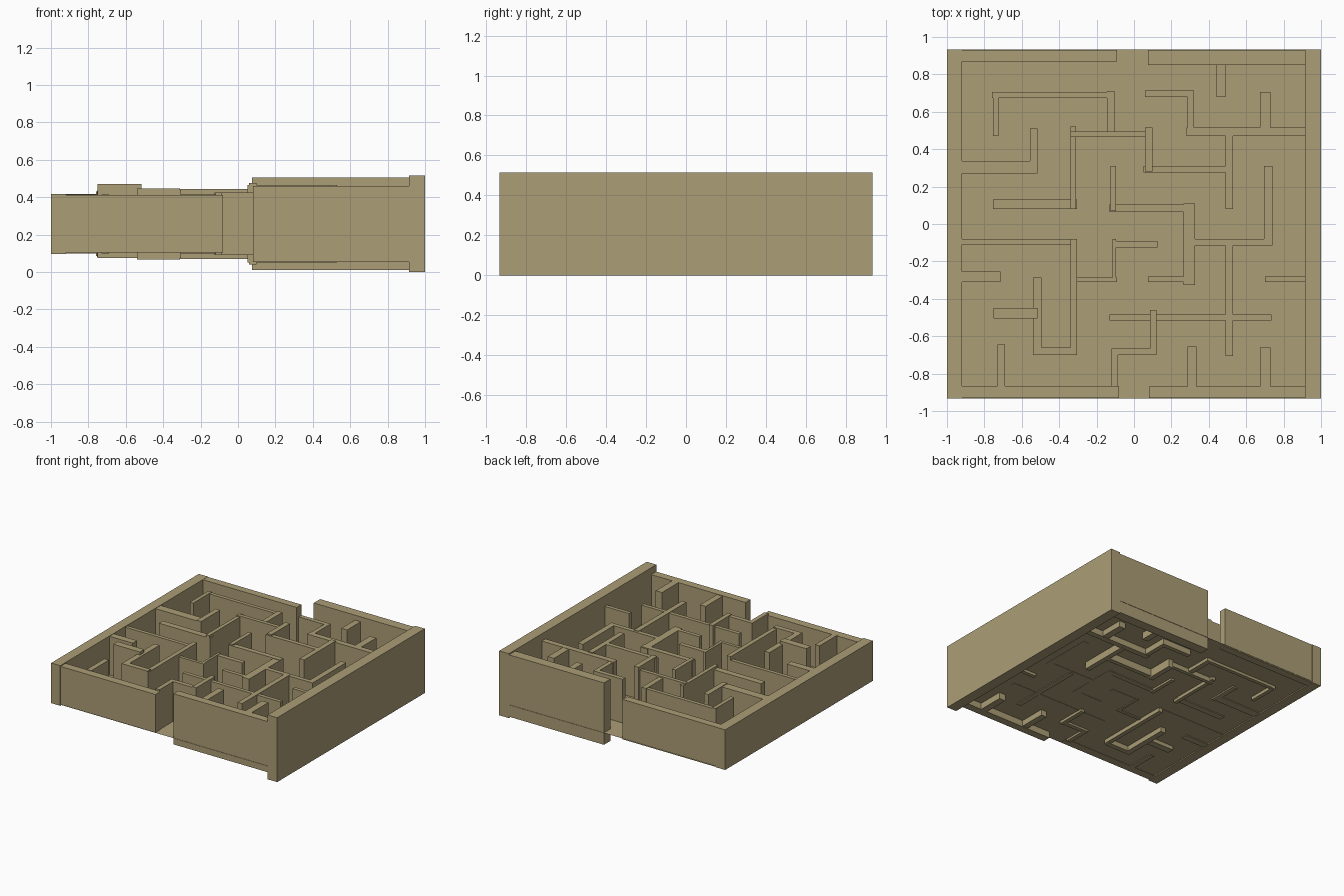
import bpy, bmesh
from mathutils import Matrix, Vector

MID = 0.2575   # all walls are centred on this height
EDGE = 0.933   # half depth of the maze


def block(name, x0, x1, y0, y1, z0, z1=None):
    """Axis-aligned wall; its top mirrors its bottom about MID by default."""
    z1 = 2 * MID - z0 if z1 is None else z1
    bm = bmesh.new()
    size = Vector((x1 - x0, y1 - y0, z1 - z0, 1))
    centre = Vector(((x0 + x1) / 2, (y0 + y1) / 2, (z0 + z1) / 2))
    bmesh.ops.create_cube(bm, size=1, matrix=Matrix.Translation(centre) @ Matrix.Diagonal(size))
    finish(name, bm)


def finish(name, bm):
    mesh = bpy.data.meshes.new(name)
    bm.to_mesh(mesh)
    bm.free()
    obj = bpy.data.objects.new(name, mesh)
    bpy.context.collection.objects.link(obj)
    mat = bpy.data.materials.get("sandstone") or bpy.data.materials.new("sandstone")
    mat.diffuse_color = (0.41, 0.34, 0.18, 1)
    mesh.materials.append(mat)


# Floor sheet: the walls pass slightly through it
bm = bmesh.new()
bmesh.ops.create_grid(bm, x_segments=1, y_segments=1, size=1,
                      matrix=Matrix.Translation((0, 0, 0.106)) @ Matrix.Diagonal((1, EDGE, 1, 1)))
finish("floor", bm)

# Outer walls, with a doorway in the front and back
block("outer_left", -1, -0.92, -EDGE, EDGE, 0.097)
block("outer_right", 0.915, 1, -EDGE, EDGE, 0)
block("outer_front_left", -0.92, -0.08, -0.93, -0.865, 0.104)
block("outer_front_right", 0.08, 0.915, -0.93, -0.868, 0.055)
block("outer_back_left", -0.92, -0.09, 0.87, 0.93, 0.098)
block("outer_back_right", 0.075, 0.915, 0.85, 0.93, 0.01)

# Inner walls of each quarter: x range, y range, bottom height
back_left = [
    (-0.92, -0.515, 0.27, 0.337, 0.1),
    (-0.555, -0.515, 0.27, 0.51, 0.095),
    (-0.76, -0.11, 0.675, 0.705, 0.085),
    (-0.755, -0.725, 0.47, 0.705, 0.08),
    (-0.145, -0.105, 0.47, 0.71, 0.08),
    (-0.34, 0.06, 0.465, 0.495, 0.07),
    (-0.34, -0.31, 0.08, 0.52, 0.08),
    (-0.755, -0.305, 0.08, 0.13, 0.1),
    (-0.125, -0.095, 0.07, 0.31, 0.09),
]
back_right = [
    (0.06, 0.1, 0.28, 0.515, 0.04),
    (0.05, 0.49, 0.275, 0.31, 0.05),
    (0.06, 0.32, 0.68, 0.715, 0.06),
    (0.285, 0.32, 0.48, 0.715, 0.06),
    (0.28, 0.915, 0.47, 0.515, 0.058),
    (0.675, 0.73, 0.49, 0.705, 0.06),
    (0.44, 0.49, 0.68, 0.86, 0.05),
    (0.49, 0.53, 0.08, 0.48, 0.05),
    (-0.13, 0.325, 0.065, 0.105, 0.1),
    (0.695, 0.74, -0.115, 0.31, 0.104),
]
front_left = [
    (-0.92, -0.305, -0.11, -0.08, 0.104),
    (-0.34, -0.305, -0.7, -0.08, 0.075),
    (-0.54, -0.31, -0.7, -0.66, 0.067),
    (-0.54, -0.495, -0.7, -0.285, 0.067),
    (-0.31, -0.09, -0.31, -0.285, 0.1),
    (-0.115, -0.095, -0.31, -0.08, 0.1),
    (-0.1, 0.125, -0.125, -0.09, 0.104),
    (-0.92, -0.715, -0.31, -0.255, 0.1),
    (-0.73, -0.69, -0.87, -0.645, 0.1),
    (-0.12, -0.085, -0.87, -0.665, 0.09),
    (-0.12, 0.12, -0.7, -0.665, 0.09),
]
front_right = [
    (0.265, 0.325, -0.325, 0.11, 0.104),
    (0.075, 0.27, -0.31, -0.28, 0.104),
    (0.325, 0.74, -0.115, -0.08, 0.104),
    (0.49, 0.53, -0.705, -0.1, 0.1),
    (-0.13, 0.735, -0.515, -0.485, 0.104),
    (0.7, 0.915, -0.31, -0.28, 0.085),
    (0.085, 0.12, -0.7, -0.46, 0.085),
    (0.285, 0.335, -0.875, -0.655, 0.06),
    (0.675, 0.73, -0.875, -0.66, 0.055),
]
for quarter, walls in (("back_left", back_left), ("back_right", back_right),
                       ("front_left", front_left), ("front_right", front_right)):
    for i, wall in enumerate(walls, 1):
        block(f"inner_wall_{quarter}_{i}", *wall)

# One free-standing wall that is taller than its neighbours
block("inner_wall_tall", -0.75, -0.515, -0.505, -0.45, 0.076, 0.472)
